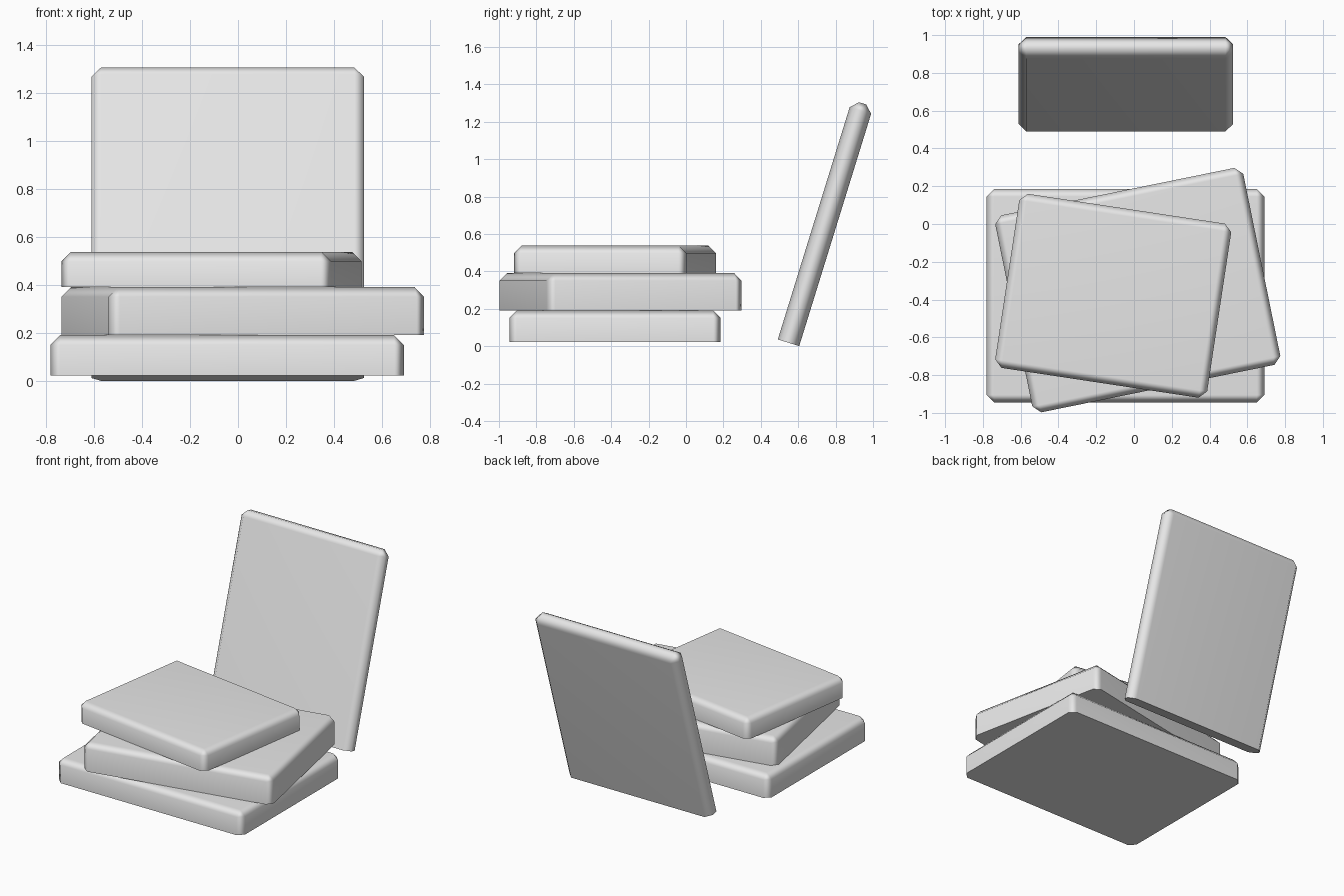
import bpy
import bmesh
from math import radians
from mathutils import Matrix

cube = bpy.data.objects.get("Cube")
if cube:
    bpy.data.objects.remove(cube, do_unlink=True)

# One plain light grey for everything
grey = bpy.data.materials.new("light_grey")
grey.use_nodes = True
grey.diffuse_color = (0.8, 0.8, 0.8, 1)
grey.node_tree.nodes["Principled BSDF"].inputs["Base Color"].default_value = (0.8, 0.8, 0.8, 1)


def slab(name, size, base, tilt=0, turn=0, chamfer=0.04):
    """Box resting on its base centre, chamfered everywhere except round the flat base."""
    bm = bmesh.new()
    bmesh.ops.create_cube(bm, size=1)
    bmesh.ops.transform(
        bm, matrix=Matrix.Diagonal((*size, 1)) @ Matrix.Translation((0, 0, 0.5)), verts=bm.verts)
    edges = [e for e in bm.edges if max(v.co.z for v in e.verts) > size[2] / 2]
    bmesh.ops.bevel(bm, geom=edges, offset=chamfer, segments=1, affect='EDGES')
    bmesh.ops.recalc_face_normals(bm, faces=bm.faces)
    mesh = bpy.data.meshes.new(name)
    bm.to_mesh(mesh)
    bm.free()
    mesh.materials.append(grey)

    obj = bpy.data.objects.new(name, mesh)
    bpy.context.collection.objects.link(obj)
    obj.location = base
    obj.rotation_euler = (radians(tilt), 0, radians(turn))

    # Soft chamfers, sharp base rim, flat broad faces
    bpy.ops.object.select_all(action='DESELECT')
    obj.select_set(True)
    bpy.context.view_layer.objects.active = obj
    bpy.ops.object.shade_smooth_by_angle(angle=radians(65))
    weighted = obj.modifiers.new("flat_faces", 'WEIGHTED_NORMAL')
    weighted.keep_sharp = True
    return obj


# Stack of three loosely turned slabs
slab("bottom_slab", (1.47, 1.13, 0.168), (-0.045, -0.38, 0.022))
slab("middle_slab", (1.34, 1.064, 0.2), (0.02, -0.35, 0.19), turn=11.5)
slab("top_slab", (1.135, 0.932, 0.147), (-0.11, -0.38, 0.39), turn=-8.6)

# Slab leaning back behind the stack
slab("leaning_slab", (1.135, 0.12, 1.34), (-0.043, 0.548, 0.018), tilt=-17.2)
